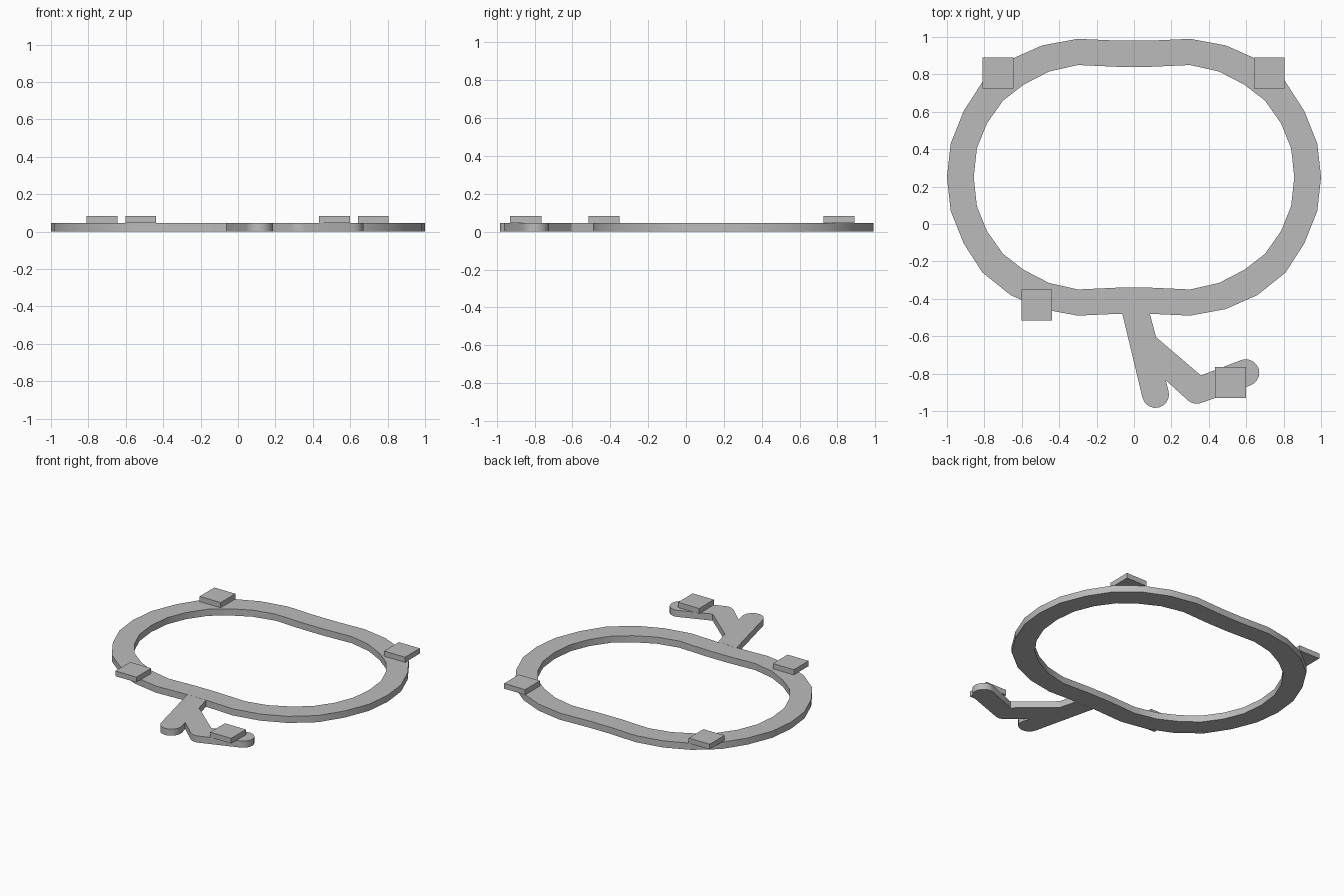
import bpy, bmesh, math

cube = bpy.data.objects.get("Cube")
if cube:
    bpy.data.objects.remove(cube, do_unlink=True)

BASE_TOP, PAD_TOP = 0.047, 0.084
CENTRE_Y = 0.25

grey = bpy.data.materials.new("plain_grey")
grey.use_nodes = True
colour = (0.5, 0.5, 0.5, 1)
grey.diffuse_color = colour
grey.node_tree.nodes["Principled BSDF"].inputs["Base Color"].default_value = colour


def finish(name, bm):
    bmesh.ops.recalc_face_normals(bm, faces=bm.faces)
    mesh = bpy.data.meshes.new(name)
    bm.to_mesh(mesh)
    bm.free()
    mesh.materials.append(grey)
    obj = bpy.data.objects.new(name, mesh)
    bpy.context.collection.objects.link(obj)
    bpy.ops.object.select_all(action="DESELECT")
    obj.select_set(True)
    bpy.context.view_layer.objects.active = obj
    bpy.ops.object.shade_smooth_by_angle(angle=math.radians(30))
    return obj


def extrude_up(bm, faces, height):
    new = bmesh.ops.extrude_face_region(bm, geom=faces)["geom"]
    verts = [v for v in new if isinstance(v, bmesh.types.BMVert)]
    bmesh.ops.translate(bm, verts=verts, vec=(0, 0, height))


def full_loop(quarter):
    """Reflect a quarter outline (middle of the back to the side) into a loop."""
    half = quarter + [(x, -y) for x, y in reversed(quarter[:-1])]
    return half + [(-x, y) for x, y in reversed(half)]


def arc(cx, cy, r, start, end, steps=10):
    angles = [math.radians(start + (end - start) * i / steps) for i in range(steps + 1)]
    return [(cx + r * math.cos(a), cy + r * math.sin(a)) for a in angles]


# Oval ring: quarter outlines relative to the ring centre
outer = [(0.08, 0.73), (0.30, 0.74), (0.49, 0.705), (0.66, 0.63),
         (0.81, 0.51), (0.91, 0.355), (0.98, 0.18), (1.0, 0)]
inner = [(0.08, 0.59), (0.30, 0.60), (0.455, 0.565), (0.59, 0.495),
         (0.70, 0.41), (0.785, 0.29), (0.84, 0.155), (0.857, 0)]
bm = bmesh.new()
loops = [[bm.verts.new((x, y + CENTRE_Y, 0)) for x, y in full_loop(q)]
         for q in (outer, inner)]
o, i = loops
n = len(o)
faces = [bm.faces.new((o[k], o[(k + 1) % n], i[(k + 1) % n], i[k])) for k in range(n)]
extrude_up(bm, faces, BASE_TOP)
finish("oval_ring", bm)

# Forked branch with rounded ends
outline = [(-0.062, -0.481), (0.085, -0.481), (0.118, -0.605), (0.358, -0.81)]
outline += arc(0.598, -0.795, 0.072, 108, -72)
outline += arc(0.335, -0.89, 0.071, -72, -132, 4)
outline += [(0.17, -0.835)]
outline += arc(0.115, -0.911, 0.072, 14, -166)
bm = bmesh.new()
face = bm.faces.new([bm.verts.new((x, y, 0)) for x, y in outline])
extrude_up(bm, [face], BASE_TOP)
finish("forked_branch", bm)

# Square pads resting on top
pads = {"back_right_pad": (-0.727, 0.808), "back_left_pad": (0.723, 0.808),
        "front_right_pad": (-0.52, -0.433), "branch_pad": (0.515, -0.847)}
for name, (x, y) in pads.items():
    bm = bmesh.new()
    bmesh.ops.create_cube(bm, size=1)
    bmesh.ops.scale(bm, verts=bm.verts, vec=(0.165, 0.165, PAD_TOP - BASE_TOP))
    bmesh.ops.translate(bm, verts=bm.verts, vec=(x, y, (PAD_TOP + BASE_TOP) / 2))
    finish(name, bm)
